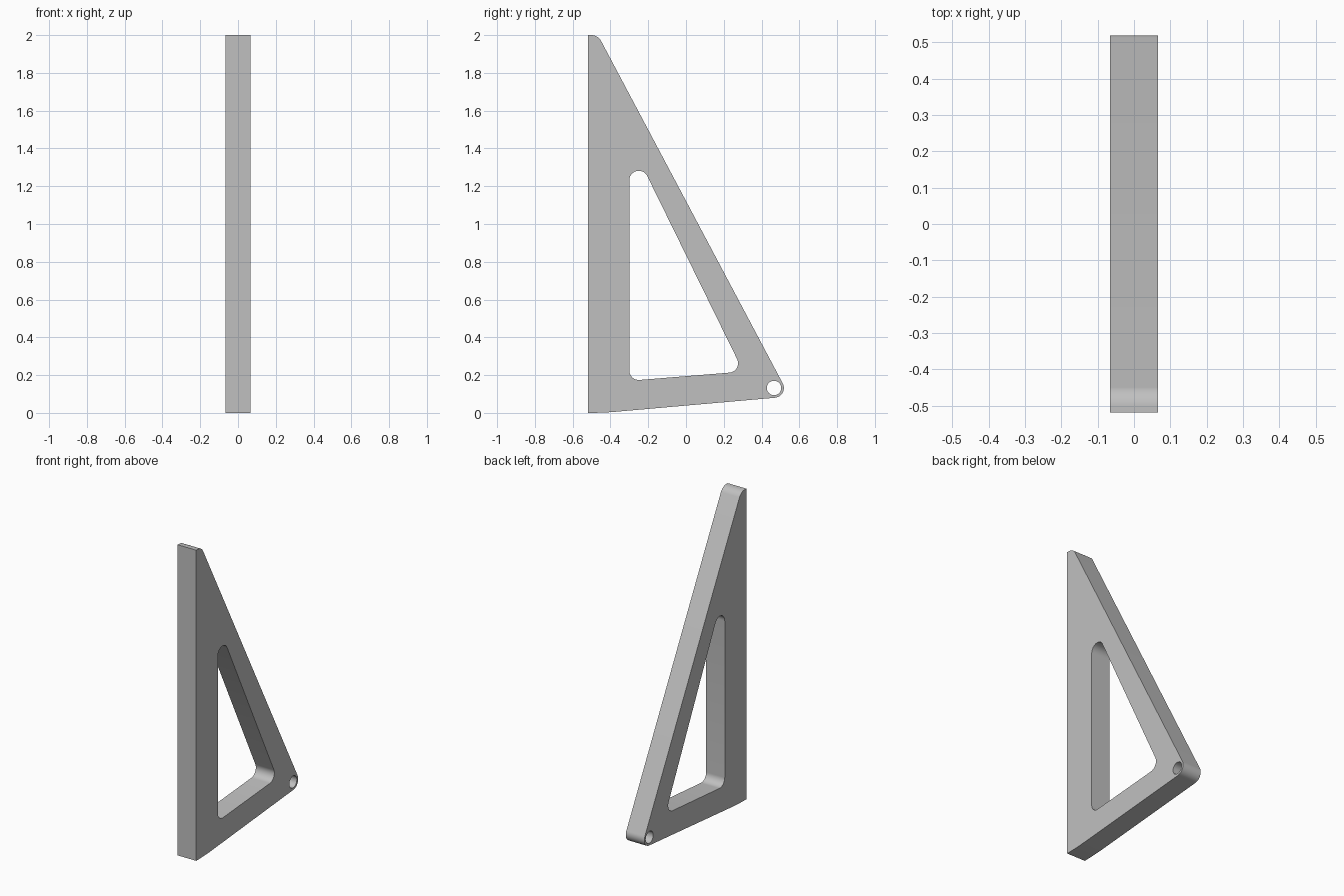
import bpy, bmesh, math
from mathutils import Vector

cube = bpy.data.objects.get("Cube")
if cube:
    bpy.data.objects.remove(cube, do_unlink=True)

HALF = 0.066  # half thickness along x


def rounded(corners, steps=14):
    """Closed (y, z) outline; each corner is (y, z, fillet radius)."""
    points = []
    for i, (y, z, r) in enumerate(corners):
        p = Vector((y, z))
        if r == 0:
            points.append(p)
            continue
        a = (Vector(corners[i - 1][:2]) - p).normalized()
        b = (Vector(corners[(i + 1) % len(corners)][:2]) - p).normalized()
        half = a.angle(b) / 2
        centre = p + (a + b).normalized() * r / math.sin(half)
        start = p + a * r / math.tan(half) - centre
        end = p + b * r / math.tan(half) - centre
        sweep = math.pi - 2 * half
        for k in range(steps + 1):
            t = k / steps
            points.append(centre + (start * math.sin((1 - t) * sweep)
                                    + end * math.sin(t * sweep)) / math.sin(sweep))
    return points


def circle(y, z, r, steps=40):
    return [Vector((y + r * math.cos(2 * math.pi * k / steps),
                    z + r * math.sin(2 * math.pi * k / steps))) for k in range(steps)]


# Outer bracket edge, triangular window and pivot hole
outer = rounded([(-0.519, 0, 0), (-0.519, 2, 0), (-0.466, 2, 0.06),
                 (0.549, 0.087, 0.052), (-0.44, 0, 1.8)])
window = rounded([(-0.3, 0.17, 0.05), (-0.3, 1.447, 0.05), (0.303, 0.219, 0.05)])
pivot = circle(0.466, 0.132, 0.038)

bm = bmesh.new()
edges = []
for loop in (outer, window, pivot):
    verts = [bm.verts.new((-HALF, p.x, p.y)) for p in loop]
    edges += [bm.edges.new((verts[i - 1], verts[i])) for i in range(len(verts))]

# Fill the profile, then extrude it to full thickness
bmesh.ops.triangle_fill(bm, edges=edges, use_beauty=True, normal=(1, 0, 0))
ext = bmesh.ops.extrude_face_region(bm, geom=bm.faces[:], use_keep_orig=True)
bmesh.ops.translate(bm, vec=(2 * HALF, 0, 0),
                    verts=[v for v in ext["geom"] if isinstance(v, bmesh.types.BMVert)])
bmesh.ops.recalc_face_normals(bm, faces=bm.faces[:])

mesh = bpy.data.meshes.new("triangular_bracket")
bm.to_mesh(mesh)
bm.free()

# Plain grey finish
grey = bpy.data.materials.new("light_grey")
grey.use_nodes = True
colour = (0.53, 0.53, 0.53, 1)
grey.diffuse_color = colour
grey.node_tree.nodes["Principled BSDF"].inputs["Base Color"].default_value = colour
mesh.materials.append(grey)

bracket = bpy.data.objects.new("triangular_bracket", mesh)
bpy.context.collection.objects.link(bracket)
bpy.ops.object.select_all(action="DESELECT")
bracket.select_set(True)
bpy.context.view_layer.objects.active = bracket
bpy.ops.object.shade_smooth_by_angle(angle=math.radians(30))
